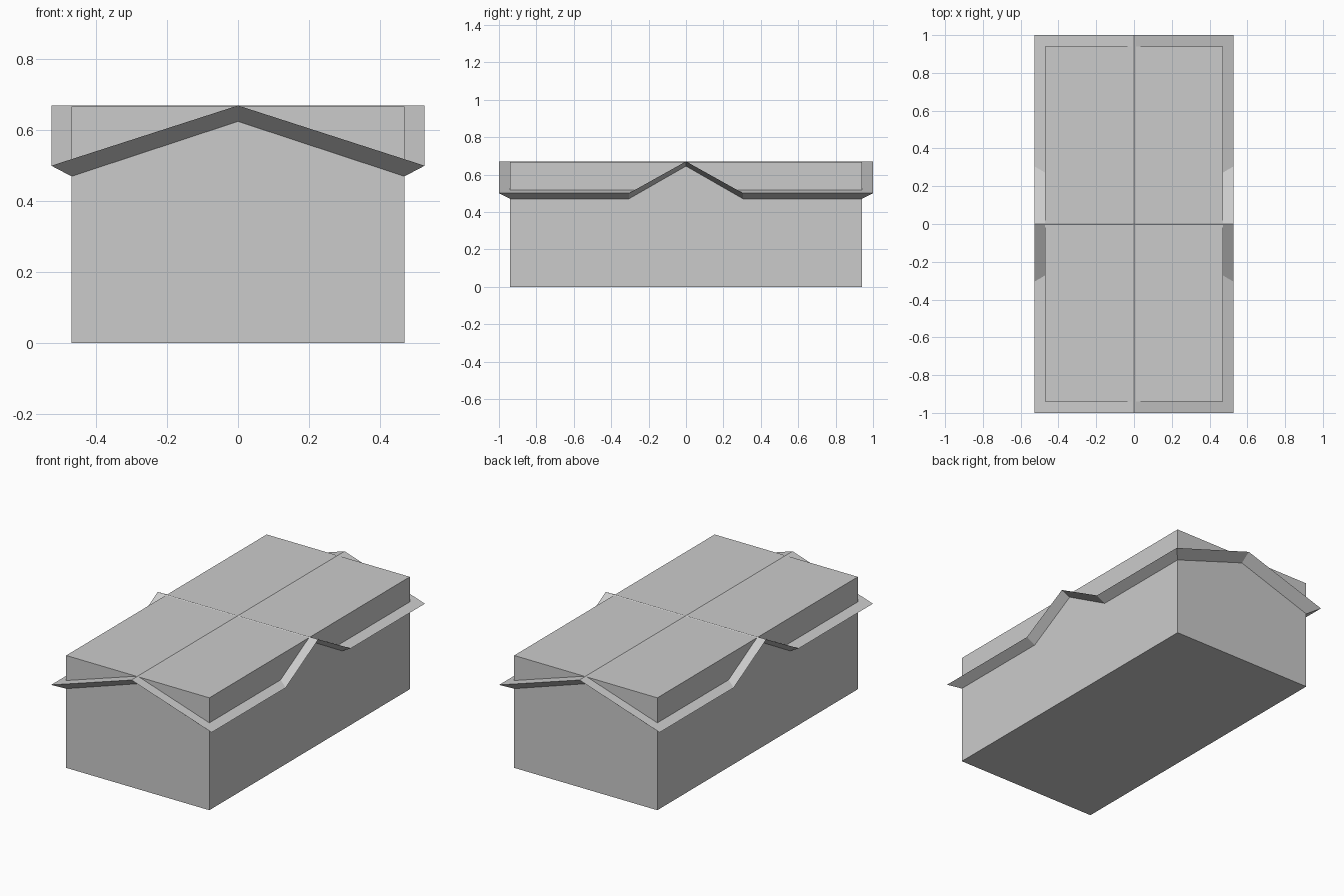
import bpy
import bmesh

cube = bpy.data.objects.get("Cube")
if cube:
    bpy.data.objects.remove(cube, do_unlink=True)

grey = bpy.data.materials.new("plain_grey")
grey.use_nodes = True
colour = (0.6, 0.6, 0.6, 1)
grey.diffuse_color = colour
grey.node_tree.nodes["Principled BSDF"].inputs["Base Color"].default_value = colour

WALL_X, WALL_Y, WALL_TOP = 0.47, 0.94, 0.667
EAVE_X, EAVE_Y, EAVE_Z, RIDGE_Z = 0.527, 1.0, 0.5, 0.67
CROSS_Y = 0.305  # half width of the cross gable


def make_object(name, bm):
    bmesh.ops.remove_doubles(bm, verts=bm.verts, dist=0.0005)
    bmesh.ops.recalc_face_normals(bm, faces=bm.faces)
    mesh = bpy.data.meshes.new(name)
    bm.to_mesh(mesh)
    bm.free()
    mesh.materials.append(grey)
    obj = bpy.data.objects.new(name, mesh)
    bpy.context.collection.objects.link(obj)
    return obj


def quadrant_rim(x, y, eave, gable, cross):
    """Rim from the end gable peak, round the corner, to the cross gable peak."""
    return [(0, y, gable), (x, y, eave), (x, CROSS_Y, eave), (x, 0, cross)]


# Walls: a flat-topped block
bm = bmesh.new()
bmesh.ops.create_cube(bm, size=1)
for v in bm.verts:
    v.co = (v.co.x * 2 * WALL_X, v.co.y * 2 * WALL_Y, (v.co.z + 0.5) * WALL_TOP)
make_object("walls", bm)

# Roof: one quarter of a crossed gable, repeated in all four quadrants
outer = quadrant_rim(EAVE_X, EAVE_Y, EAVE_Z, RIDGE_Z, RIDGE_Z)
inner = quadrant_rim(WALL_X, WALL_Y, 0.47, 0.625, 0.645)
bm = bmesh.new()
for sx in (1, -1):
    for sy in (1, -1):
        def face(*points):
            bm.faces.new([bm.verts.new((x * sx, y * sy, z)) for x, y, z in points])

        # slopes above, ceiling below
        for rim, peak in ((outer, RIDGE_Z), (inner, 0.625)):
            centre = (0, 0, peak)
            face(*rim[:3], centre)
            face(rim[2], rim[3], centre)
        # sloping underside of the overhang
        for i in range(3):
            face(outer[i], outer[i + 1], inner[i + 1], inner[i])
make_object("crossed_gable_roof", bm)
